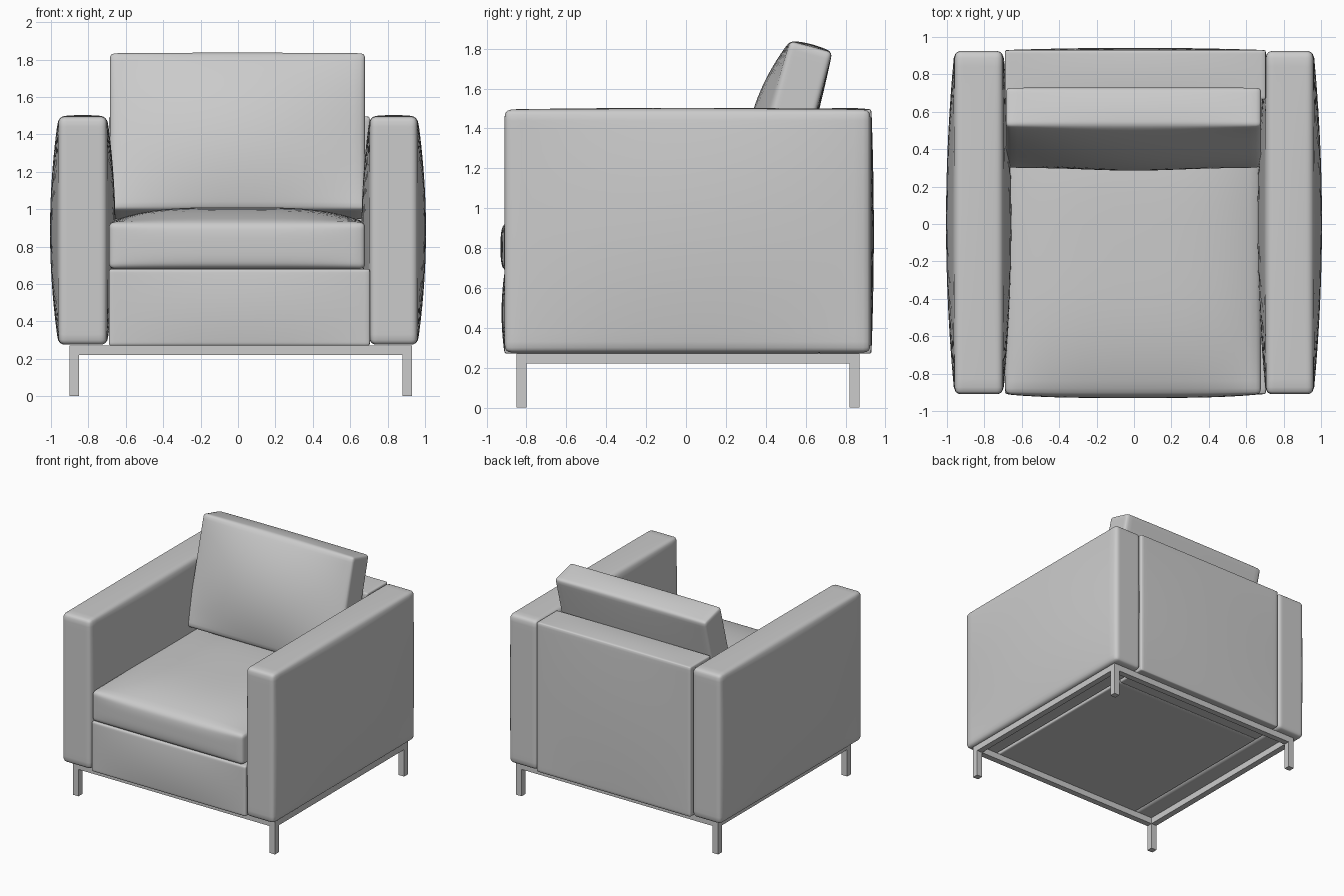
import bpy, bmesh, math
from mathutils import Vector

if "Cube" in bpy.data.objects:
    bpy.data.objects.remove(bpy.data.objects["Cube"])


def pad(name, lo, hi, r, bulge=None, power=2, cuts=21, tilt=0.0):
    """Rounded box from lo to hi; bulge = {axis: (neg, pos)} puffs faces outward."""
    lo, hi = Vector(lo), Vector(hi)
    half = (hi - lo) / 2
    bm = bmesh.new()
    bmesh.ops.create_cube(bm, size=2)
    bmesh.ops.subdivide_edges(bm, edges=bm.edges[:], cuts=cuts, use_grid_fill=True)
    for v in bm.verts:
        # crowd the grid lines toward the edges, then round the edges
        p = Vector([math.sin(c * math.pi / 2) * h for c, h in zip(v.co, half)])
        q = Vector([max(r - h, min(h - r, c)) for c, h in zip(p, half)])
        p = q + (p - q).normalized() * r
        t = [max(-1, min(1, c / h)) for c, h in zip(p, half)]
        for axis, (neg, pos) in (bulge or {}).items():
            a, b = [t[i] for i in range(3) if i != axis]
            puff = (1 - abs(a) ** power) * (1 - abs(b) ** power)
            p[axis] += t[axis] * puff * (pos if t[axis] > 0 else neg)
        v.co = p
    return finish(name, bm, (lo + hi) / 2, tilt)


def bar(name, lo, hi):
    lo, hi = Vector(lo), Vector(hi)
    bm = bmesh.new()
    bmesh.ops.create_cube(bm, size=1)
    bmesh.ops.scale(bm, vec=hi - lo, verts=bm.verts)
    return finish(name, bm, (lo + hi) / 2)


def finish(name, bm, loc, tilt=0.0):
    mesh = bpy.data.meshes.new(name)
    bm.to_mesh(mesh)
    bm.free()
    ob = bpy.data.objects.new(name, mesh)
    bpy.context.collection.objects.link(ob)
    ob.location = loc
    ob.rotation_euler.x = tilt
    bpy.ops.object.select_all(action='DESELECT')
    ob.select_set(True)
    bpy.context.view_layer.objects.active = ob
    bpy.ops.object.shade_smooth_by_angle(angle=math.radians(40))
    return ob


# Arms, puffed on both broad sides
for side, x0, x1 in (("left", -0.96, -0.70), ("right", 0.705, 0.96)):
    pad(f"{side}_arm", (x0, -0.91, 0.275), (x1, 0.925, 1.495), 0.035,
        {0: (0.045, 0.045), 2: (0, 0.008)})

# Upholstered base and back panel between the arms
pad("base", (-0.69, -0.91, 0.27), (0.705, 0.67, 0.68), 0.012, {1: (0.015, 0)})
pad("back_panel", (-0.69, 0.665, 0.27), (0.705, 0.93, 1.495), 0.012,
    {1: (0, 0.012), 2: (0, 0.008)})

# Loose cushions
pad("seat_cushion", (-0.69, -0.91, 0.68), (0.68, 0.67, 0.93), 0.03,
    {1: (0.02, 0), 2: (0, 0.08)}, power=3.5)
pad("back_cushion", (-0.685, 0.405, 0.955), (0.68, 0.625, 1.825), 0.025,
    {1: (0.09, 0.012), 2: (0, 0.012)}, tilt=math.radians(-15))

# Square tube frame and legs
X0, X1, Y0, Y1, W = -0.90, 0.93, -0.85, 0.87, 0.05
for side, x in (("left", X0), ("right", X1 - W)):
    bar(f"{side}_rail", (x, Y0 + W, 0.22), (x + W, Y1 - W, 0.272))
    for end, y in (("front", Y0), ("back", Y1 - W)):
        bar(f"{end}_{side}_leg", (x, y, 0), (x + W, y + W, 0.272))
for end, y in (("front", Y0), ("back", Y1 - W)):
    bar(f"{end}_rail", (X0 + W, y, 0.22), (X1 - W, y + W, 0.272))
